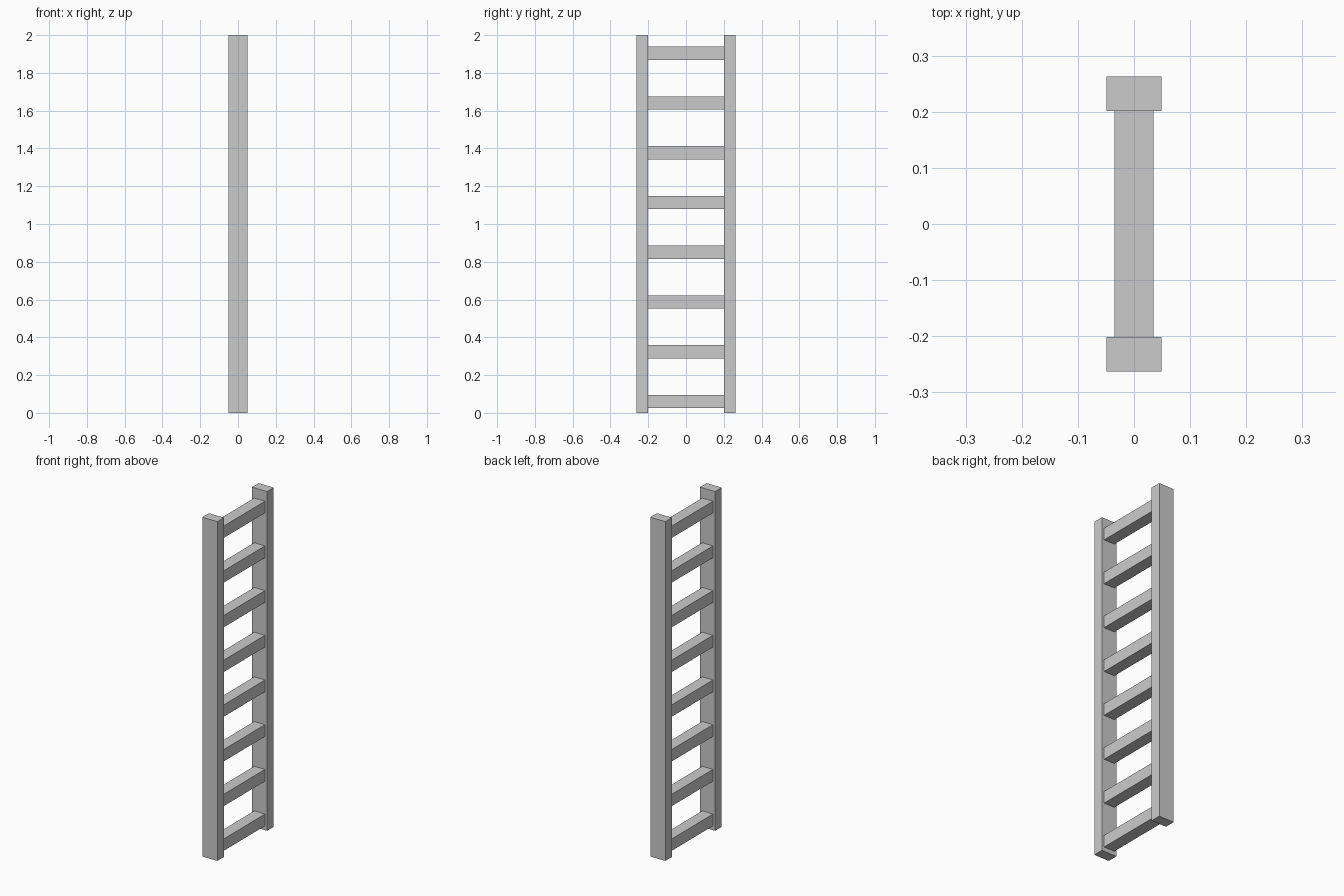
import bpy

if "Cube" in bpy.data.objects:
    bpy.data.objects.remove(bpy.data.objects["Cube"])

RAIL_INNER, RAIL_OUTER = 0.201, 0.263
RAIL_DEPTH, HEIGHT = 0.098, 2.0
RUNG_SIZE, RUNG_COUNT = 0.07, 8
FIRST_RUNG, RUNG_STEP = 0.06, 0.2635


def box(name, center, size):
    bpy.ops.mesh.primitive_cube_add(size=1, location=center)
    ob = bpy.context.object
    ob.name = name
    ob.scale = size
    bpy.ops.object.transform_apply(location=False, rotation=False, scale=True)
    return ob


# Upright side rails
for side, label in ((-1, "front"), (1, "back")):
    box(f"{label}_rail", (0, side * (RAIL_INNER + RAIL_OUTER) / 2, HEIGHT / 2),
        (RAIL_DEPTH, RAIL_OUTER - RAIL_INNER, HEIGHT))

# Evenly spaced square rungs between the rails
for i in range(RUNG_COUNT):
    box(f"rung_{i + 1}", (0, 0, FIRST_RUNG + i * RUNG_STEP),
        (RUNG_SIZE, RAIL_INNER * 2, RUNG_SIZE))
